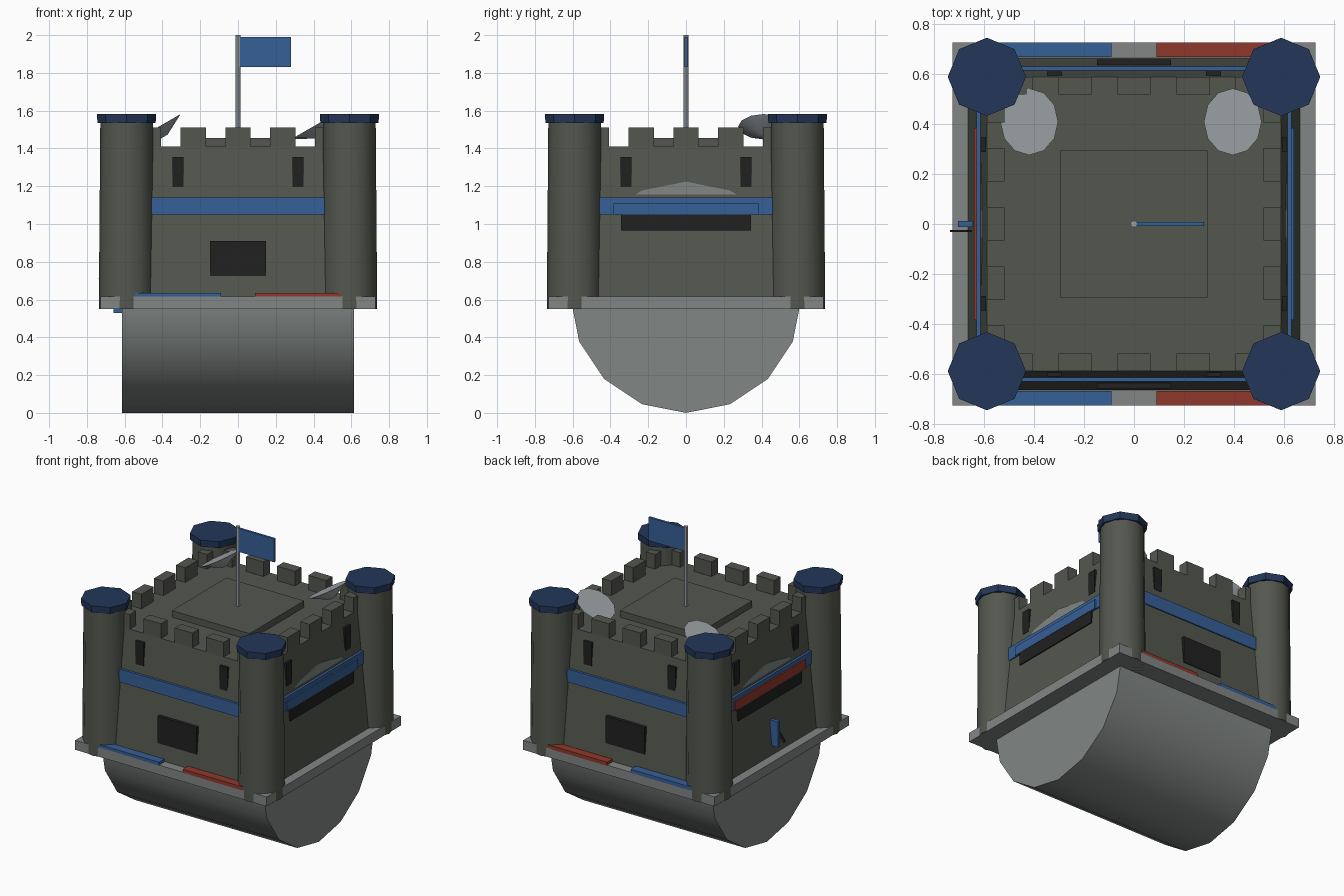
import bpy, bmesh
from math import pi, radians, sqrt
from mathutils import Matrix, Vector

cube = bpy.data.objects.get("Cube")
if cube:
    bpy.data.objects.remove(cube, do_unlink=True)


def material(name, r, g, b):
    m = bpy.data.materials.new(name)
    m.use_nodes = True
    m.diffuse_color = (r, g, b, 1)
    bsdf = next(n for n in m.node_tree.nodes if n.type == 'BSDF_PRINCIPLED')
    bsdf.inputs["Base Color"].default_value = (r, g, b, 1)
    return m


stone = material("dark stone", .088, .096, .078)
grey = material("light grey", .22, .24, .23)
pale = material("pale metal", .34, .37, .39)
blue = material("banner blue", .037, .115, .31)
navy = material("roof navy", .017, .038, .1)
red = material("banner red", .28, .04, .025)
black = material("opening black", .015, .015, .015)


def finish(name, bm, mat, smooth=False):
    bmesh.ops.recalc_face_normals(bm, faces=bm.faces)
    me = bpy.data.meshes.new(name)
    bm.to_mesh(me)
    bm.free()
    me.materials.append(mat)
    ob = bpy.data.objects.new(name, me)
    bpy.context.collection.objects.link(ob)
    if smooth:
        bpy.ops.object.select_all(action='DESELECT')
        ob.select_set(True)
        bpy.context.view_layer.objects.active = ob
        bpy.ops.object.shade_smooth_by_angle(angle=radians(40))
    return ob


def box(name, mat, lo, hi, side=0, tilt=0):
    """Box between two corners, optionally tilted about y, then turned to a side."""
    lo, hi = Vector(lo), Vector(hi)
    bm = bmesh.new()
    bmesh.ops.create_cube(bm, size=1)
    bm.transform(Matrix.Rotation(side * pi / 2, 4, 'Z') @ Matrix.Translation((lo + hi) / 2)
                 @ Matrix.Rotation(tilt, 4, 'Y') @ Matrix.Diagonal((*(hi - lo), 1)))
    return finish(name, bm, mat)


def cone(name, mat, sides, r1, r2, depth, matrix, smooth=False, turn=0):
    bm = bmesh.new()
    bmesh.ops.create_cone(bm, cap_ends=True, segments=sides, radius1=r1, radius2=r2, depth=depth)
    bm.transform(matrix @ Matrix.Rotation(turn, 4, 'Z'))
    return finish(name, bm, mat, smooth)


def at(x, y, z):
    return Matrix.Translation((x, y, z))


# Round drum under and through the keep, lying along x
cone("drum", grey, 16, .612, .612, 1.228, at(0, 0, .612) @ Matrix.Rotation(pi / 2, 4, 'Y'), True)

# Platform, tapered keep and raised roof
box("platform", grey, (-.727, -.727, .55), (.727, .727, .615))
cone("keep", stone, 4, .67 * sqrt(2), .59 * sqrt(2), .85, at(0, 0, .985), turn=pi / 4)
box("roof_block", stone, (-.295, -.295, 1.4), (.295, .295, 1.455))

# Corner towers with octagonal roofs
for x in (-.59, .59):
    for y in (-.59, .59):
        cone("tower", stone, 12, .147, .139, .99, at(x, y, 1.045), True)
        cone("tower_roof", navy, 8, .154, .157, .046, at(x, y, 1.559))

# Details repeated on the four walls: front, +x, back, -x
for side in range(4):
    for i in range(-2, 3):
        u = i * .2375
        box("merlon", stone, (u - .067, -.59, 1.4), (u + .067, -.52, 1.51), side)
    for u in (-.318, .318):
        box("arrow_slit", black, (u - .03, -.612, 1.195), (u + .03, -.57, 1.355), side)
    box("wall_band", blue, (-.465, -.632, 1.05), (.465, -.58, 1.14), side)
    if side % 2 == 0:
        box("wall_window", black, (-.148, -.66, .725), (.148, -.6, .91), side)
        for u in (-1, 1):
            mat = blue if (u < 0) == (side == 0) else red
            box("ledge_strip", mat, (u * .318 - .228, -.727, .61), (u * .318 + .228, -.67, .635), side)
    else:
        box("wall_slot", black, (-.345, -.64, .965), (.345, -.58, 1.05), side)
        box("band_panel", blue if side == 1 else red, (-.385, -.642, 1.05), (.385, -.63, 1.112), side)

# Mast and flag
cone("mast", pale, 8, .014, .014, .56, at(0, 0, 1.72), True)
box("flag", blue, (.01, -.008, 1.83), (.28, .008, 1.99))

# Two shallow dishes, tilted the same way
for x in (-.42, .396):
    tilt = at(x, .41, 1.515) @ Matrix.Rotation(-pi / 6, 4, 'Y')
    cone("dish", pale, 12, .02, .134, .06, tilt @ at(0, 0, -.03), True)

# Small lever on the -x wall
box("lever_handle", blue, (-.705, -.012, .675), (-.645, .012, .85))
box("lever_arm", black, (-.75, -.032, .735), (-.64, -.024, .755), tilt=radians(-50))
box("lever_foot", blue, (-.66, -.02, .53), (-.615, .02, .56))
